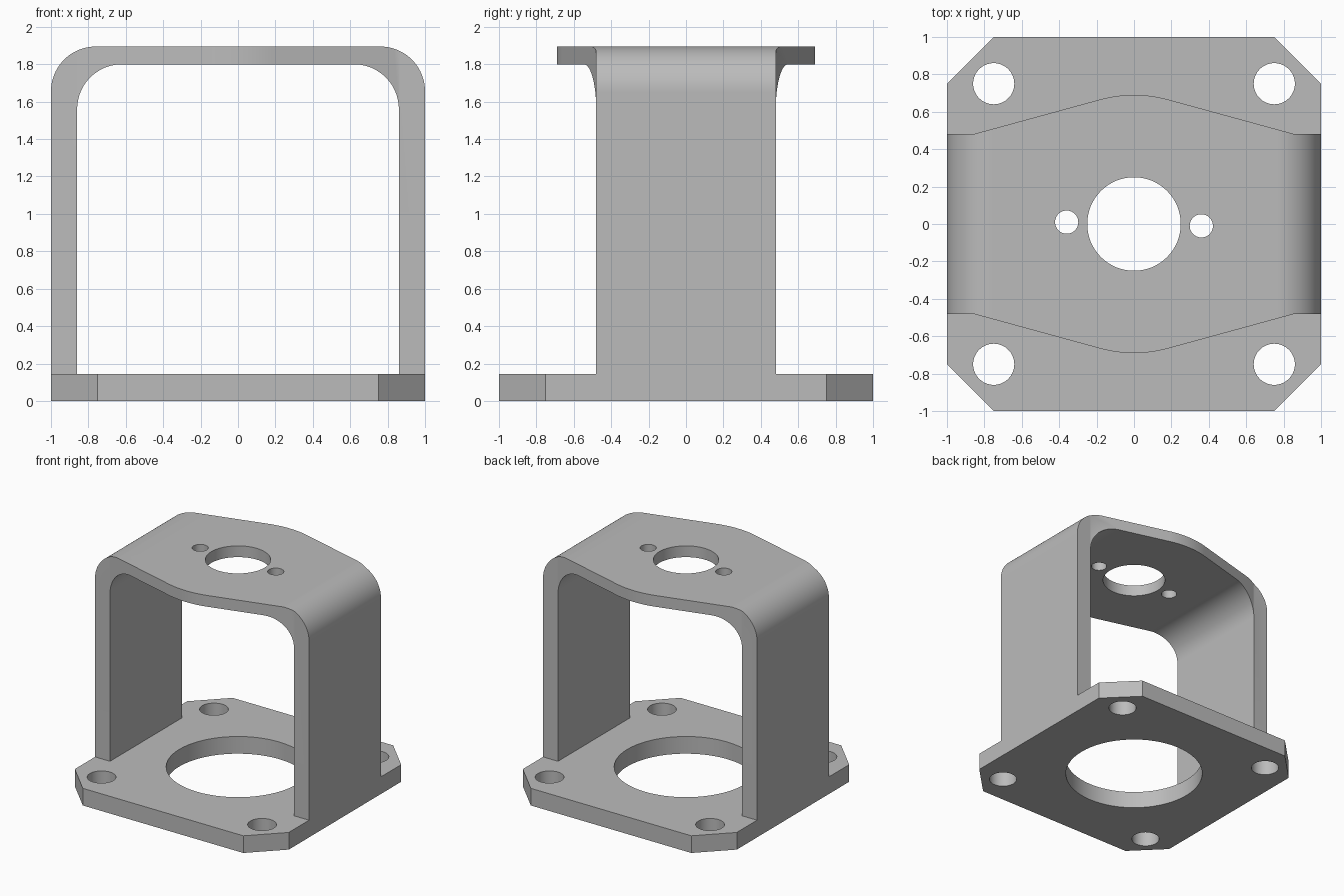
import bpy
import bmesh
from math import sin, cos, pi, atan2, hypot, asin

cube = bpy.data.objects.get("Cube")
if cube:
    bpy.data.objects.remove(cube, do_unlink=True)

metal = bpy.data.materials.new("plain_grey")
metal.use_nodes = True
GREY = (0.5, 0.5, 0.5, 1)
metal.diffuse_color = GREY
metal.node_tree.nodes["Principled BSDF"].inputs["Base Color"].default_value = GREY

BASE_H, TOP_Z, UNDER_Z = 0.145, 1.895, 1.8
INNER_X, HALF_W, BEND = 0.86, 0.48, 0.24


def arc(cx, cy, r, a0, a1, n=20):
    """Points along an arc, both ends included."""
    return [(cx + r * cos(a0 + (a1 - a0) * i / n),
             cy + r * sin(a0 + (a1 - a0) * i / n)) for i in range(n + 1)]


def prism(name, points, lo, hi, upright=False):
    """Extrude a flat outline along z, or along y when upright."""
    bm = bmesh.new()
    place = (lambda p: (p[0], lo, p[1])) if upright else (lambda p: (p[0], p[1], lo))
    face = bm.faces.new([bm.verts.new(place(p)) for p in points])
    grown = bmesh.ops.extrude_face_region(bm, geom=[face])["geom"]
    step = (0, hi - lo, 0) if upright else (0, 0, hi - lo)
    bmesh.ops.translate(bm, vec=step,
                        verts=[v for v in grown if isinstance(v, bmesh.types.BMVert)])
    bmesh.ops.recalc_face_normals(bm, faces=bm.faces)
    mesh = bpy.data.meshes.new(name)
    bm.to_mesh(mesh)
    bm.free()
    mesh.materials.append(metal)
    obj = bpy.data.objects.new(name, mesh)
    bpy.context.collection.objects.link(obj)
    return obj


def combine(obj, other, operation):
    """Apply a boolean and remove the second body."""
    mod = obj.modifiers.new(operation, "BOOLEAN")
    mod.operation, mod.object, mod.solver = operation, other, "EXACT"
    bpy.context.view_layer.update()
    graph = bpy.context.evaluated_depsgraph_get()
    mesh = bpy.data.meshes.new_from_object(obj.evaluated_get(graph))
    obj.modifiers.clear()
    obj.data = mesh
    bpy.data.objects.remove(other, do_unlink=True)


def drill(obj, x, y, r, lo, hi):
    ring = arc(x, y, r, 0, 2 * pi, 64)[:-1]
    combine(obj, prism("drill", ring, lo, hi), "DIFFERENCE")


# Bent strap: two legs and a top in one profile
half_outer = [(1, 0)] + arc(1 - BEND, TOP_Z - BEND, BEND, 0, pi / 2)
half_inner = [(INNER_X, 0)] + arc(INNER_X - BEND, UNDER_Z - BEND, BEND, 0, pi / 2)
mirrored = lambda pts: [(-x, z) for x, z in reversed(pts)]
profile = half_outer + mirrored(half_outer) + \
    [(-x, z) for x, z in half_inner] + list(reversed(half_inner))
bracket = prism("motor_bracket", profile, -0.8, 0.8, upright=True)

# Plan outline of the strap, wider in the middle with a rounded crown
crown = 0.69
tilt = atan2(HALF_W, INNER_X) + pi / 2 - asin(crown / hypot(INNER_X, HALF_W))
tilt = pi - tilt if tilt > pi / 2 else tilt
# Tangent direction from the shoulder corner to the crown circle
start = atan2(HALF_W, INNER_X) + pi / 2 - asin(crown / hypot(INNER_X, HALF_W))
back = [(1.1, HALF_W), (INNER_X, HALF_W)] + arc(0, 0, crown, start, pi - start, 16) + \
    [(-INNER_X, HALF_W), (-1.1, HALF_W)]
plan = back + [(-x, -y) for x, y in back]
combine(bracket, prism("plan", plan, -0.5, 2.5), "INTERSECT")

# Top plate holes: shaft hole and two screw holes
for x, y, r in ((0, 0, 0.25), (-0.36, 0.01, 0.062), (0.36, -0.01, 0.062)):
    drill(bracket, x, y, r, 1.5, 2.2)

# Base plate with chamfered corners
quarter = [(1, 0.75), (0.75, 1)]
octagon = quarter + [(-x, y) for x, y in reversed(quarter)]
octagon += [(-x, -y) for x, y in octagon]
base = prism("base_plate", octagon, 0, BASE_H)
drill(base, 0, 0, 0.55, -0.5, 0.5)
for sx in (-1, 1):
    for sy in (-1, 1):
        drill(base, sx * 0.75, sy * 0.75, 0.11, -0.5, 0.5)
combine(bracket, base, "UNION")

# Smooth bends and hole walls, crisp edges
bpy.ops.object.select_all(action="DESELECT")
bracket.select_set(True)
bpy.context.view_layer.objects.active = bracket
bpy.ops.object.shade_smooth_by_angle(angle=pi / 6)
weighted = bracket.modifiers.new("even_shading", "WEIGHTED_NORMAL")
weighted.keep_sharp = True
